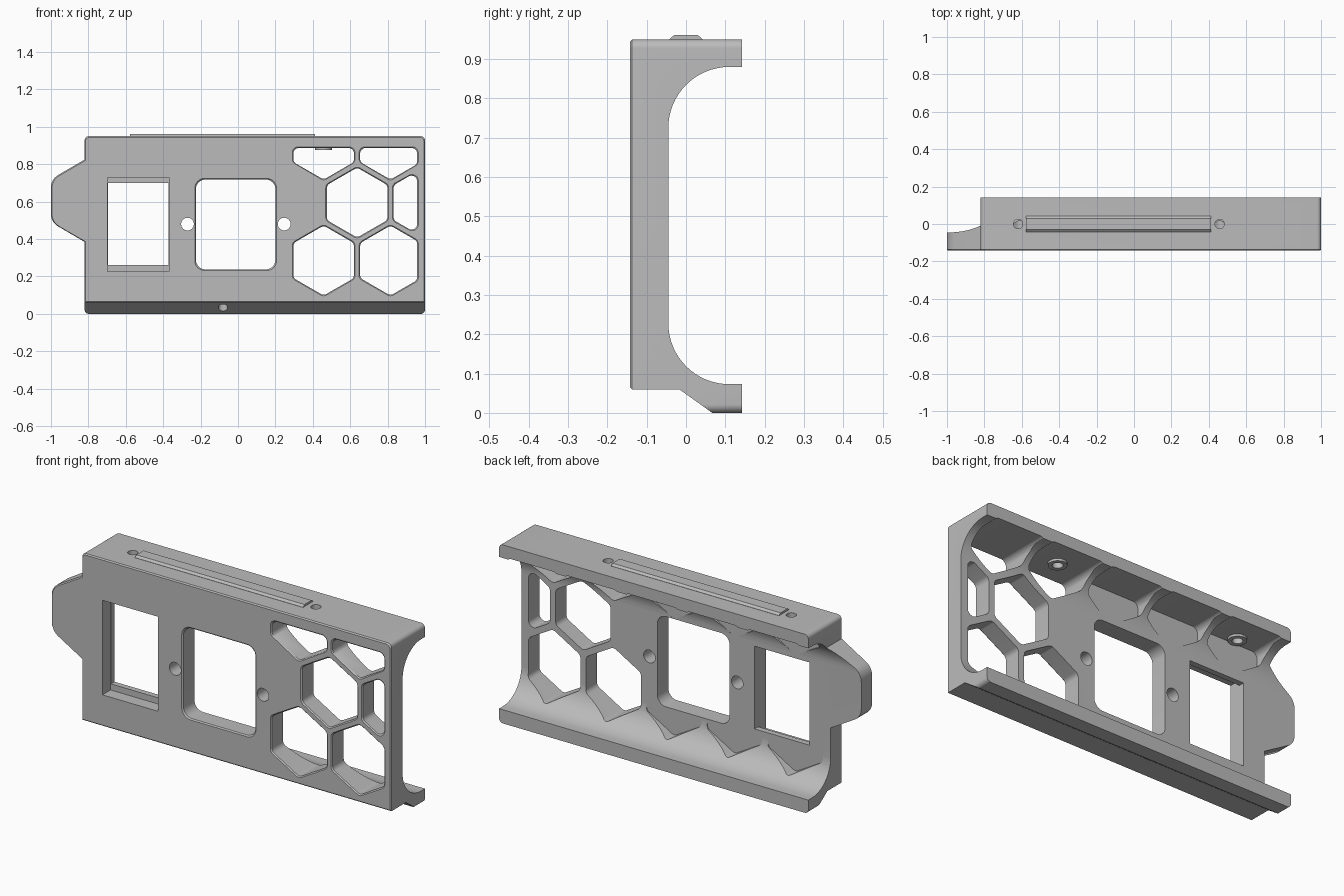
import bpy, bmesh, math
from mathutils import Vector

if "Cube" in bpy.data.objects:
    bpy.data.objects.remove(bpy.data.objects["Cube"], do_unlink=True)

grey = bpy.data.materials.new("plain_grey")
grey.use_nodes = True
colour = (0.5, 0.5, 0.5, 1)
grey.diffuse_color = colour
grey.node_tree.nodes["Principled BSDF"].inputs["Base Color"].default_value = colour

FRONT, PLATE_BACK, BACK = -0.143, -0.045, 0.143


def rounded(points, radius, steps=6):
    """Replace each polygon corner with an arc."""
    out = []
    for i, p in enumerate(points):
        p = Vector(p)
        a = (Vector(points[i - 1]) - p).normalized()
        b = (Vector(points[(i + 1) % len(points)]) - p).normalized()
        half = a.angle(b) / 2
        centre = p + (a + b).normalized() * radius / math.sin(half)
        start = p + a * radius / math.tan(half) - centre
        end = p + b * radius / math.tan(half) - centre
        for k in range(steps + 1):
            out.append(centre + start.lerp(end, k / steps).normalized() * radius)
    return out


def loft(name, rings):
    """Closed solid through rings of 3D points."""
    bm = bmesh.new()
    loops = [[bm.verts.new(p) for p in ring] for ring in rings]
    n = len(loops[0])
    bm.faces.new(loops[0])
    bm.faces.new(loops[-1])
    for a, b in zip(loops, loops[1:]):
        for i in range(n):
            j = (i + 1) % n
            bm.faces.new((a[i], a[j], b[j], b[i]))
    bmesh.ops.recalc_face_normals(bm, faces=bm.faces)
    mesh = bpy.data.meshes.new(name)
    bm.to_mesh(mesh)
    bm.free()
    mesh.materials.append(grey)
    obj = bpy.data.objects.new(name, mesh)
    bpy.context.collection.objects.link(obj)
    return obj


def prism_y(name, outline, layers):
    """Loft an x-z outline along y; each layer is (y, outward growth)."""
    xs, zs = [p[0] for p in outline], [p[1] for p in outline]
    cx, cz = (min(xs) + max(xs)) / 2, (min(zs) + max(zs)) / 2
    w, h = max(xs) - min(xs), max(zs) - min(zs)
    return loft(name, [[(cx + (x - cx) * (1 + 2 * g / w), y,
                         cz + (z - cz) * (1 + 2 * g / h)) for x, z in outline]
                       for y, g in layers])


def through(outline, flare=0.006):
    """Cutter with a small chamfer at the front face."""
    return prism_y("cutter", outline, [(-0.2, flare), (FRONT, flare),
                                       (FRONT + 0.006, 0), (0.2, 0)])


def box_outline(x0, x1, z0, z1):
    return [(x0, z0), (x1, z0), (x1, z1), (x0, z1)]


def circle(cx, cy, r, n=32):
    return [(cx + r * math.cos(math.tau * i / n), cy + r * math.sin(math.tau * i / n))
            for i in range(n)]


def cylinder_z(name, x, y, r, z0, z1):
    return loft(name, [[(a, b, z) for a, b in circle(x, y, r)] for z in (z0, z1)])


def boolean(obj, tool, operation="DIFFERENCE"):
    mod = obj.modifiers.new(operation.lower(), "BOOLEAN")
    mod.operation, mod.solver, mod.object = operation, "EXACT", tool
    bpy.context.view_layer.objects.active = obj
    bpy.ops.object.modifier_apply(modifier=mod.name)
    bpy.data.objects.remove(tool, do_unlink=True)


def clip(points, axis, limit):
    """Keep the part of a polygon below a limit."""
    out = []
    for i, p in enumerate(points):
        q = points[(i + 1) % len(points)]
        if p[axis] <= limit:
            out.append(p)
        if (p[axis] <= limit) != (q[axis] <= limit):
            t = (limit - p[axis]) / (q[axis] - p[axis])
            out.append(tuple(Vector(p).lerp(Vector(q), t)))
    return out


def hexagon(x, z):
    pts = [(x + 0.187 * math.sin(math.tau * i / 6), z + 0.187 * math.cos(math.tau * i / 6))
           for i in range(6)]
    return rounded(clip(clip(pts, 0, 0.958), 1, 0.887), 0.03)


# Channel cross-section with coved inside corners and a sloped lower lip
COVE = 0.155
quarter = [math.pi / 2 * i / 16 for i in range(17)]
cove_x = PLATE_BACK + COVE
profile = [(FRONT, 0.066), (FRONT, 0.95), (BACK, 0.95), (BACK, 0.88)]
profile += [(cove_x - COVE * math.sin(a), 0.725 + COVE * math.cos(a)) for a in quarter]
profile += [(cove_x - COVE * math.cos(a), 0.228 - COVE * math.sin(a)) for a in quarter]
profile += [(BACK, 0.073), (BACK, 0), (0.067, 0), (-0.017, 0.06), (FRONT + 0.006, 0.06)]
bracket = loft("bracket", [[(x, y, z) for y, z in profile] for x in (-1.1, 1.1)])

# Front outline with the side ear
body = [(-0.82, 0), (1, 0), (1, 0.95), (-0.82, 0.95)]
ear = [(-0.82, 0.825), (-1, 0.72), (-1, 0.49), (-0.82, 0.385)]
outline = rounded(body, 0.022)
left = outline[-7:]
outline = outline[:-7] + left + rounded(ear, 0.022)[:7] \
    + rounded(ear, 0.075)[7:21] + rounded(ear, 0.022)[21:]
# Concave joints at the root of the ear are kept crisp
outline = rounded(body, 0.022) + [Vector(ear[0])] + rounded(ear, 0.075)[7:21] + [Vector(ear[3])]
boolean(bracket, prism_y("outline", outline, [(FRONT, -0.006), (FRONT + 0.006, 0), (0.2, 0)]),
        "INTERSECT")

# Honeycomb openings on the left half
PITCH, ROW = 0.357, 0.31
TOP, MID, LOW = 0.595 + ROW, 0.595, 0.595 - ROW
for x, z in ((0.458, TOP), (0.458 + PITCH, TOP), (0.637, MID), (0.637 + PITCH, MID),
             (0.458, LOW), (0.458 + PITCH, LOW)):
    boolean(bracket, through(hexagon(x, z)))

# Blind honeycomb pockets in the coves
for k in (1, 2, 3):
    for z in (TOP, LOW):
        boolean(bracket, prism_y("cutter", hexagon(0.458 - k * PITCH, z),
                                 [(PLATE_BACK, 0), (0.2, 0)]))

# Display window and its two screw holes
boolean(bracket, through(rounded(box_outline(-0.225, 0.2, 0.238, 0.718), 0.05)))
for x in (-0.27, 0.247):
    boolean(bracket, through(circle(x, 0.48, 0.034), 0))

# Switch window with ledges at top and bottom
boolean(bracket, through(box_outline(-0.695, -0.372, 0.26, 0.7), 0))
boolean(bracket, prism_y("cutter", box_outline(-0.698, -0.37, 0.227, 0.73),
                         [(-0.2, 0), (-0.075, 0)]))

# Bosses and screw holes in the top flange, blind hole below
for x in (-0.62, 0.458):
    boolean(bracket, cylinder_z("boss", x, 0, 0.045, 0.875, 0.92), "UNION")
    boolean(bracket, cylinder_z("cutter", x, 0, 0.025, 0.8, 1))
boolean(bracket, cylinder_z("cutter", -0.08, 0.02, 0.025, -0.1, 0.085))

# Raised rail on the top flange
section = [(-0.042, 0.945), (-0.042, 0.951), (-0.03, 0.961), (0.03, 0.961),
           (0.042, 0.951), (0.042, 0.945)]
rail = loft("top_rail", [[(x, y, z) for y, z in section] for x in (-0.577, 0.412)])

for obj in (bracket, rail):
    bpy.ops.object.select_all(action="DESELECT")
    obj.select_set(True)
    bpy.context.view_layer.objects.active = obj
    bpy.ops.object.shade_smooth_by_angle(angle=math.radians(30))
